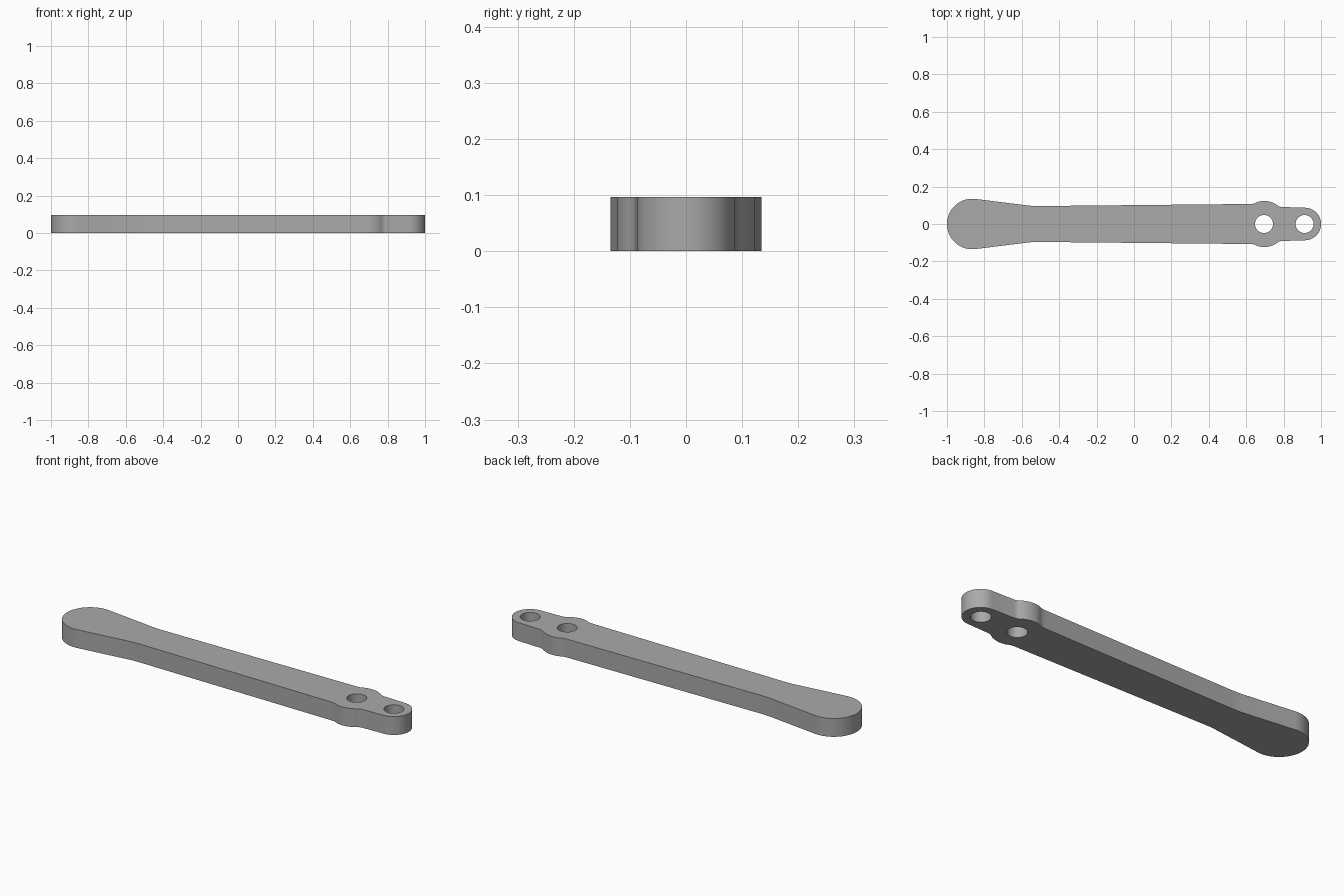
import bpy, bmesh
from math import radians, sin, cos

cube = bpy.data.objects.get("Cube")
if cube:
    bpy.data.objects.remove(cube, do_unlink=True)

THICK = 0.097
HOLE_R = 0.048
HOLES = (0.695, 0.912)


def arc(cx, r, start, end, n):
    """Points on a circle centred on the x axis, angles in degrees."""
    angles = [radians(start + (end - start) * i / n) for i in range(n + 1)]
    return [(cx + r * cos(a), r * sin(a)) for a in angles]


# Upper half of the outline, from the paddle tip to the tongue tip
half = arc(-0.865, 0.135, 180, 83, 24)
half += [(-0.56, 0.098), (-0.53, 0.096), (-0.5, 0.096)]
half += [(0.615, 0.107), (0.635, 0.108), (0.65, 0.112)]
half += arc(0.695, 0.123, 104, 50, 14)
half += [(0.79, 0.091)]
half += arc(0.913, 0.087, 88, 0, 22)
outline = half + [(x, -y) for x, y in reversed(half[1:-1])]

# Flat filled profile with two pin holes, extruded to the bar thickness
curve = bpy.data.curves.new("lever_profile", "CURVE")
curve.dimensions = "2D"
curve.fill_mode = "BOTH"
curve.extrude = THICK / 2
for loop in [outline] + [arc(x, HOLE_R, 0, 352.5, 47) for x in HOLES]:
    spline = curve.splines.new("POLY")
    spline.points.add(len(loop) - 1)
    for point, (x, y) in zip(spline.points, loop):
        point.co = (x, y, 0, 1)
    spline.use_cyclic_u = True
profile = bpy.data.objects.new("lever_profile", curve)
bpy.context.collection.objects.link(profile)
bpy.context.view_layer.update()

# Turn the profile into a closed mesh standing on the floor
mesh = bpy.data.meshes.new_from_object(profile)
bpy.data.objects.remove(profile, do_unlink=True)
bm = bmesh.new()
bm.from_mesh(mesh)
bmesh.ops.remove_doubles(bm, verts=bm.verts, dist=0.0002)
bmesh.ops.translate(bm, verts=bm.verts, vec=(0, 0, THICK / 2))
bmesh.ops.recalc_face_normals(bm, faces=bm.faces)
bm.to_mesh(mesh)
bm.free()

# Plain grey finish
grey = bpy.data.materials.new("plain_grey")
grey.use_nodes = True
colour = (0.4, 0.4, 0.4, 1)
grey.diffuse_color = colour
grey.node_tree.nodes["Principled BSDF"].inputs["Base Color"].default_value = colour
mesh.materials.clear()
mesh.materials.append(grey)

lever = bpy.data.objects.new("lever_bar", mesh)
bpy.context.collection.objects.link(lever)
bpy.ops.object.select_all(action="DESELECT")
lever.select_set(True)
bpy.context.view_layer.objects.active = lever
bpy.ops.object.shade_smooth_by_angle(angle=radians(30))
